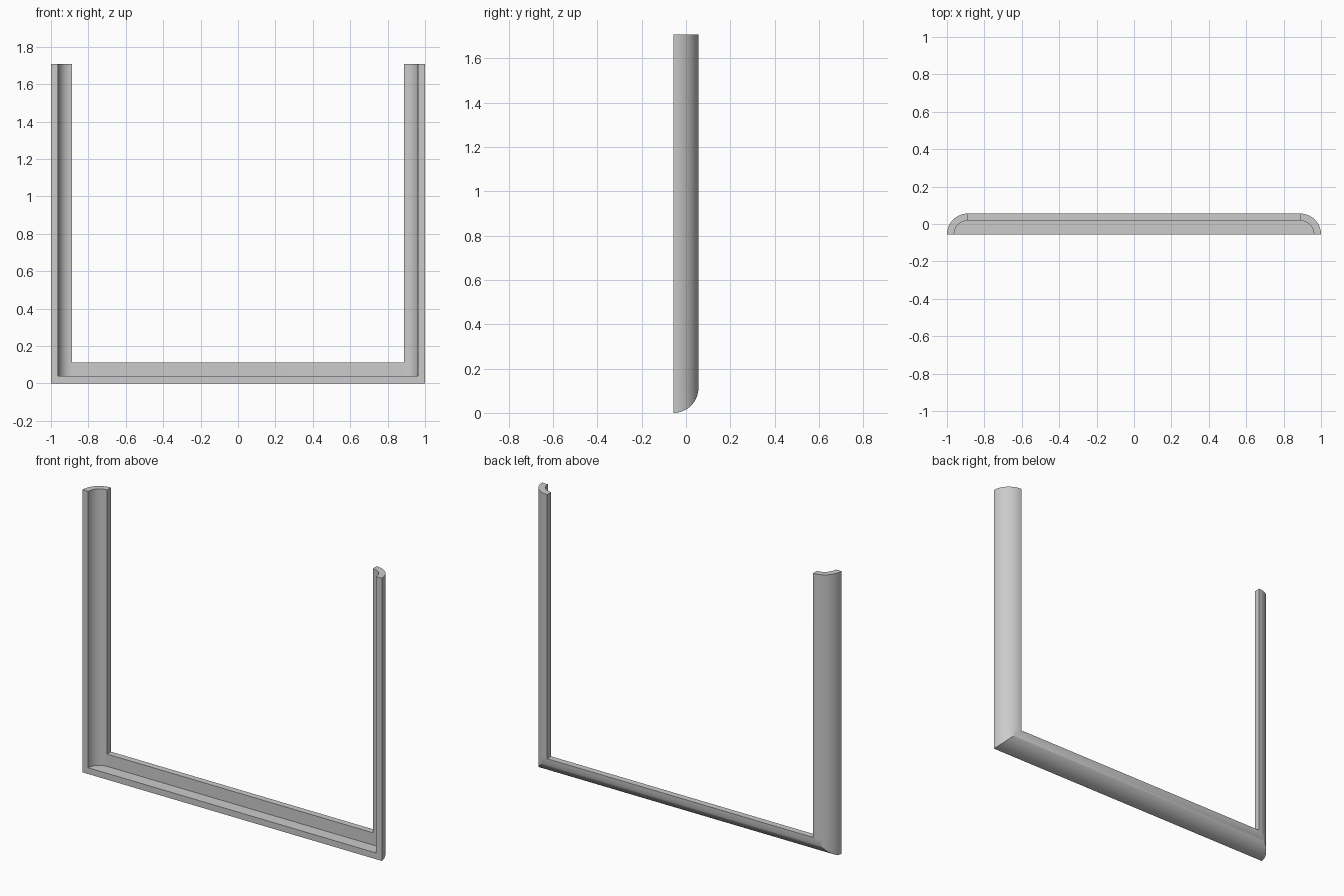
import bpy, bmesh
from math import sin, cos, pi

cube = bpy.data.objects.get("Cube")
if cube:
    bpy.data.objects.remove(cube)

HALF, TOP = 1.0, 1.707
R_OUT, R_IN = 0.112, 0.074
FRONT = -R_OUT / 2
SHELF = R_OUT - R_IN
STEPS = 16

grey = bpy.data.materials.new("plain grey")
grey.use_nodes = True
colour = (0.6, 0.6, 0.6, 1)
grey.diffuse_color = colour
grey.node_tree.nodes["Principled BSDF"].inputs["Base Color"].default_value = colour


def arc(radius):
    """Quarter round from the front edge to the back: inset from the side, depth."""
    for i in range(STEPS + 1):
        a = i / STEPS * pi / 2
        yield R_OUT - radius * cos(a), FRONT + radius * sin(a)


# Closed profile rows: inset, depth, height of the row along the bottom rail
outer = [(d, y, d) for d, y in arc(R_OUT)]
inner = [(d, y, SHELF) for d, y in arc(R_IN)]
wall_top = [(R_OUT, FRONT + R_IN, R_OUT)]
profile = outer + wall_top + inner[::-1]

# Sweep the profile down one post, along the rail and up the other post
bm = bmesh.new()
rows = []
for d, y, low in profile:
    x = HALF - d
    path = [(-x, TOP), (-x, R_OUT), (-x, low), (x, low), (x, R_OUT), (x, TOP)]
    rows.append([bm.verts.new((px, y, pz)) for px, pz in path])
for a, b in zip(rows, rows[1:] + rows[:1]):
    for i in range(len(a) - 1):
        bm.faces.new((a[i], a[i + 1], b[i + 1], b[i]))

# Flat ends on the posts
for end in (0, -1):
    bm.faces.new([row[end] for row in rows])
bmesh.ops.remove_doubles(bm, verts=bm.verts, dist=0.00001)
bmesh.ops.recalc_face_normals(bm, faces=bm.faces)

mesh = bpy.data.meshes.new("rounded_u_frame")
bm.to_mesh(mesh)
bm.free()
mesh.materials.append(grey)
frame = bpy.data.objects.new("rounded_u_frame", mesh)
bpy.context.collection.objects.link(frame)

# Smooth rounds with crisp mitres and edges
bpy.ops.object.select_all(action='DESELECT')
frame.select_set(True)
bpy.context.view_layer.objects.active = frame
bpy.ops.object.shade_smooth_by_angle(angle=pi / 6)
